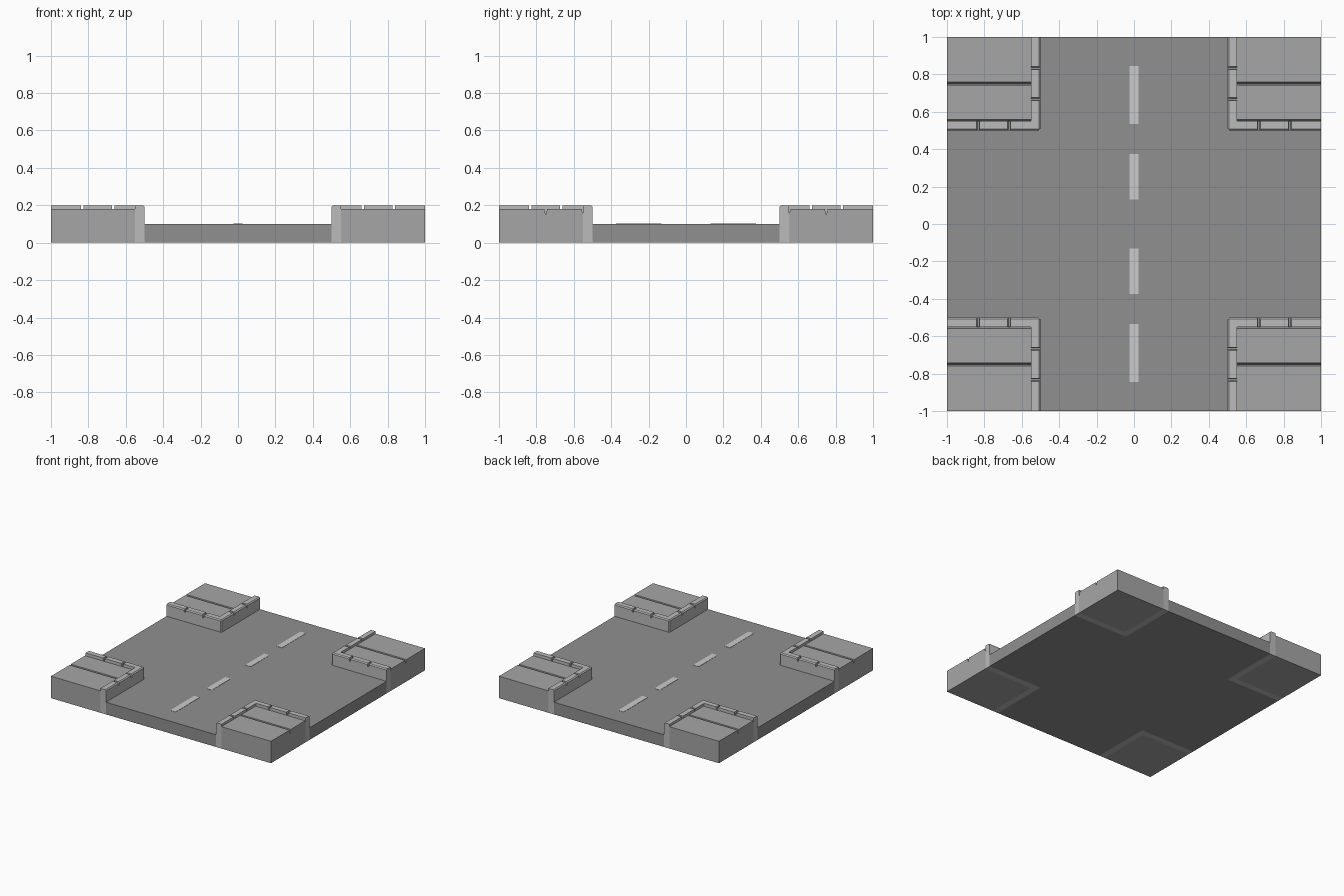
import bpy, bmesh

if "Cube" in bpy.data.objects:
    bpy.data.objects.remove(bpy.data.objects["Cube"])

def material(name, v):
    m = bpy.data.materials.new(name)
    m.diffuse_color = (v, v, v, 1)
    m.use_nodes = True
    m.node_tree.nodes["Principled BSDF"].inputs["Base Color"].default_value = m.diffuse_color
    return m

ROAD, SLAB, CURB, PAINT = (material(n, v) for n, v in
    (("asphalt", 0.28), ("paving", 0.38), ("curb_stone", 0.5), ("paint", 0.8)))

def extrude(name, pts, vec, mat, edge_test=None, bevel=0.008, mirror=True):
    """Extrude a closed outline along vec, chamfer chosen edges, mirror to all corners."""
    bm = bmesh.new()
    face = bm.faces.new([bm.verts.new(p) for p in pts])
    top = bmesh.ops.extrude_face_region(bm, geom=[face], use_keep_orig=True)["geom"]
    bmesh.ops.translate(bm, vec=vec, verts=[g for g in top if isinstance(g, bmesh.types.BMVert)])
    bmesh.ops.recalc_face_normals(bm, faces=bm.faces)
    if edge_test:
        edges = [e for e in bm.edges if edge_test(e.verts[0].co, e.verts[1].co)]
        bmesh.ops.bevel(bm, geom=edges, offset=bevel, segments=1, affect='EDGES')
    bmesh.ops.recalc_face_normals(bm, faces=bm.faces)
    me = bpy.data.meshes.new(name)
    bm.to_mesh(me)
    bm.free()
    me.materials.append(mat)
    ob = bpy.data.objects.new(name, me)
    bpy.context.collection.objects.link(ob)
    if mirror:
        m = ob.modifiers.new("Mirror", 'MIRROR')
        m.use_axis = (True, True, False)
        m.use_mirror_merge = False
    return ob

# Cross-shaped road bed
a, b = 0.5, 1.0
cross = [(a, b), (a, a), (b, a), (b, -a), (a, -b + a), (a, -b),
         (-a, -b), (-a, -a), (-b, -a), (-b, a), (-a, a), (-a, b)]
cross.pop(4)
cross.insert(4, (a, -a))
extrude("road", [(x, y, 0) for x, y in cross], (0, 0, 0.1), ROAD, mirror=False)

# Dashed centre line
for i, (y0, y1) in enumerate(((0.13, 0.375), (0.535, 0.845))):
    extrude(f"lane_dash_{i}", [(-0.025, y0, 0.098), (0.025, y0, 0.098),
            (0.025, y1, 0.098), (-0.025, y1, 0.098)], (0, 0, 0.004), PAINT)
    bpy.data.objects[f"lane_dash_{i}"].modifiers["Mirror"].use_axis = (False, True, False)

# Pavement slabs with V joints
slab = [(0.55, 0), (0.55, 0.15), (0.558, 0.18), (0.742, 0.18), (0.75, 0.15),
        (0.758, 0.18), (1, 0.18), (1, 0)]
extrude("pavement", [(0.55, y, z) for y, z in slab], (0.45, 0, 0), SLAB)

# Curbs: outline along the length, notched between stones
def curb_profile(start):
    p = [(start, 0), (start, 0.2)]
    for c in (0.667, 0.833):
        p += [(c - 0.008, 0.2), (c - 0.005, 0.175), (c + 0.005, 0.175), (c + 0.008, 0.2)]
    return p + [(1, 0.2), (1, 0)]

def near(axis, value, *vs):
    return all(abs(v[axis] - value) < 1e-4 for v in vs)

extrude("side_street_curb", [(x, 0.5, z) for x, z in curb_profile(0.5)], (0, 0.05, 0), CURB,
        lambda p, q: (near(2, 0.2, p, q) and (near(1, 0.5, p, q) or near(0, 0.5, p, q)))
        or (near(0, 0.5, p, q) and near(1, 0.5, p, q)))
extrude("main_street_curb", [(0.5, y, z) for y, z in curb_profile(0.55)], (0.05, 0, 0), CURB,
        lambda p, q: near(2, 0.2, p, q) and near(0, 0.5, p, q))
